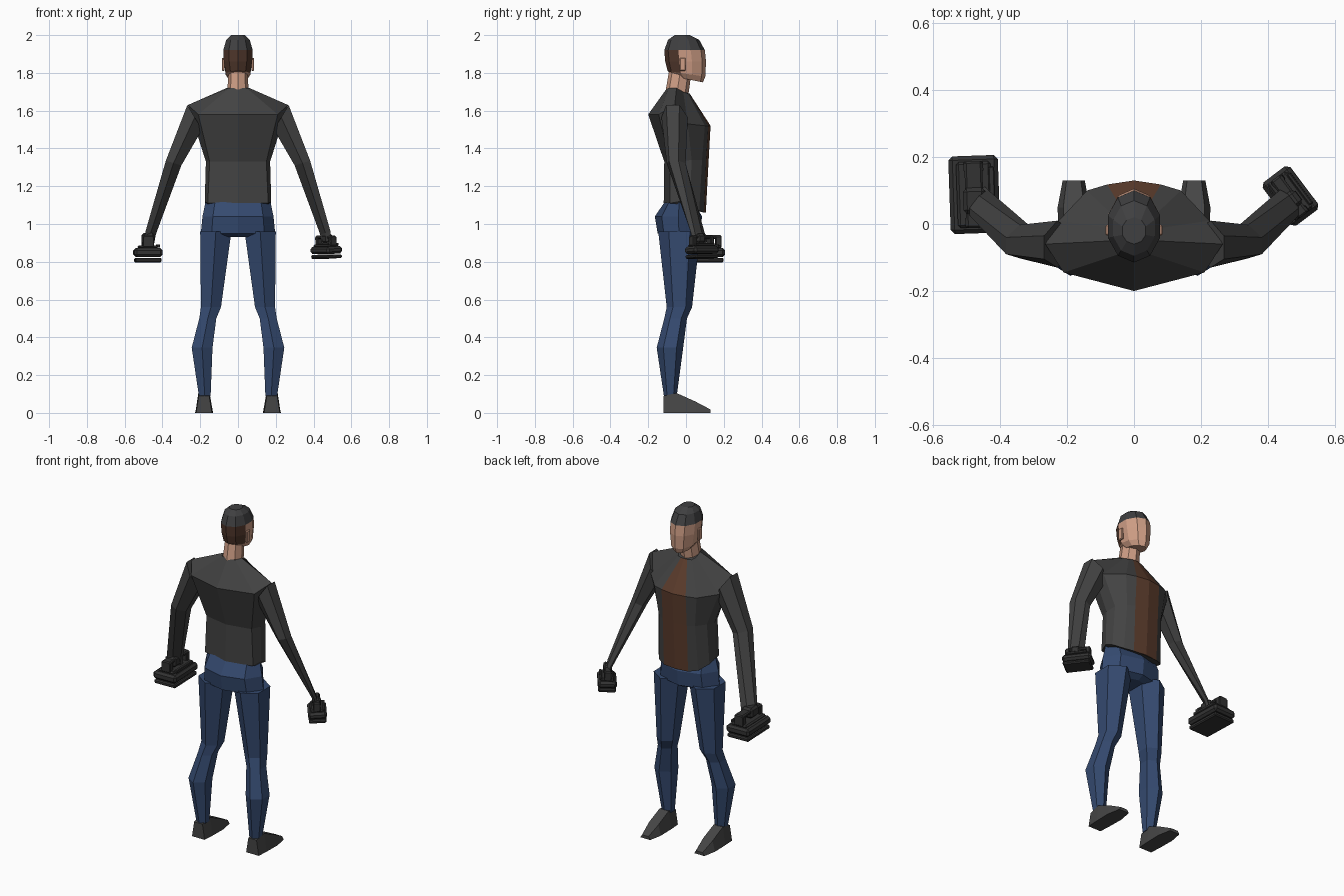
import bpy
import bmesh
from math import pi, sin, cos, radians
from mathutils import Vector, Matrix

cube = bpy.data.objects.get("Cube")
if cube:
    bpy.data.objects.remove(cube)


def material(name, r, g, b):
    mat = bpy.data.materials.new(name)
    mat.use_nodes = True
    mat.diffuse_color = (r, g, b, 1)
    mat.node_tree.nodes["Principled BSDF"].inputs["Base Color"].default_value = (r, g, b, 1)
    return mat


JACKET = material("charcoal jacket", .055, .055, .055)
STRIPE = material("brown stripe", .105, .045, .025)
DENIM = material("blue trousers", .035, .068, .16)
SKIN = material("skin", .62, .34, .235)
HAIR = material("brown hair", .085, .04, .026)
CAP = material("dark cap", .05, .05, .052)
SHOE = material("grey shoe", .06, .06, .06)
TOOL = material("black metal", .032, .032, .032)


def finish(name, bm, mats, rule=None):
    """Turn a bmesh into an object, choosing materials per face by a rule."""
    bmesh.ops.recalc_face_normals(bm, faces=bm.faces)
    if rule:
        for face in bm.faces:
            face.material_index = rule(face.calc_center_median())
    mesh = bpy.data.meshes.new(name)
    bm.to_mesh(mesh)
    bm.free()
    for mat in mats:
        mesh.materials.append(mat)
    obj = bpy.data.objects.new(name, mesh)
    bpy.context.collection.objects.link(obj)
    return obj


def loft(name, rings, mats, rule=None):
    """Skin a list of equal-sized rings and close both ends."""
    bm = bmesh.new()
    loops = [[bm.verts.new(p) for p in ring] for ring in rings]
    n = len(loops[0])
    for a, b in zip(loops, loops[1:]):
        for i in range(n):
            j = (i + 1) % n
            bm.faces.new((a[i], a[j], b[j], b[i]))
    bm.faces.new(loops[0])
    bm.faces.new(loops[-1])
    return finish(name, bm, mats, rule)


def section(outer, inner, depth, n=6, tilt=0):
    """Ring spanning outer to inner sideways and +-depth along y."""
    outer, inner = Vector(outer), Vector(inner)
    mid, half = (outer + inner) / 2, (outer - inner) / 2
    angles = [pi / 2 + 2 * pi * i / n for i in range(n)]
    widest = max(cos(a) for a in angles)
    return [mid + half * cos(a) / widest + Vector((0, depth, tilt)) * sin(a) for a in angles]


def oval(z, half_width, front, back, n=8, tilt=0):
    y = (front + back) / 2
    return section((half_width, y, z), (-half_width, y, z), (front - back) / 2, n, tilt)


def flip(ring, side):
    return [(side * p[0], p[1], p[2]) for p in ring]


def symmetric(half):
    """Complete a half ring that runs from front centre to back centre."""
    return half + [(-x, y, z) for x, y, z in reversed(half[1:-1])]


def box(name, size, place, mat, bevel=0.0):
    bm = bmesh.new()
    bmesh.ops.create_cube(bm, size=1)
    bmesh.ops.scale(bm, vec=size, verts=bm.verts)
    obj = finish(name, bm, [mat])
    obj.matrix_world = place
    if bevel:
        mod = obj.modifiers.new("chamfer", "BEVEL")
        mod.width, mod.segments = bevel, 1
    return obj


# Jacket body, with a stripe down the chest
neckline = [(0, .02, 1.69), (.02, .018, 1.69), (.045, .01, 1.69), (.058, -.015, 1.7),
            (.06, -.05, 1.72), (.045, -.09, 1.72), (0, -.1, 1.72)]
chest = [(0, .13, 1.52), (.08, .118, 1.52), (.14, .1, 1.52), (.225, .01, 1.53),
         (.265, -.06, 1.63), (.21, -.145, 1.58), (0, -.2, 1.58)]
waist = [(0, .12, 1.34), (.08, .107, 1.34), (.12, .085, 1.34), (.16, .03, 1.34),
         (.17, -.03, 1.33), (.15, -.085, 1.33), (0, -.115, 1.33)]
hem = [(0, .105, 1.06), (.08, .095, 1.06), (.13, .07, 1.07), (.17, .02, 1.1),
       (.176, -.03, 1.12), (.16, -.085, 1.11), (0, -.118, 1.11)]
loft("jacket_body", [symmetric(r) for r in (neckline, chest, waist, hem)], [JACKET, STRIPE],
     lambda c: int(abs(c.x) < .05 and c.y > .03))

# Hips of the trousers
loft("trouser_hips", [oval(1.15, .165, .02, -.09), oval(1.04, .188, .085, -.165),
                      oval(.95, .197, .075, -.15), oval(.93, .1, .04, -.11)], [DENIM])

# Head: cap on top, hair behind, face in front
def head_rule(c):
    if c.z > 1.925:
        return 2
    return 1 if c.y < -.03 and c.z > 1.81 else 0


loft("head", [oval(2.0, .035, .02, -.06, 10), oval(1.975, .062, .07, -.095, 10),
              oval(1.92, .078, .1, -.115, 10), oval(1.86, .075, .106, -.11, 10),
              oval(1.795, .065, .102, -.097, 10, -.015),
              oval(1.765, .045, .09, -.06, 10, -.015)], [SKIN, HAIR, CAP], head_rule)
loft("neck", [oval(1.81, .05, .03, -.09), oval(1.68, .058, .012, -.112)], [SKIN])

# Limbs, shoes and ears, once per side
for side, label in ((1, "left"), (-1, "right")):
    arm = [section((.268, -.07, 1.63), (.19, -.05, 1.5), .07),
           section((.382, -.065, 1.335), (.3, -.04, 1.31), .05),
           section((.49, .035, .96), (.435, .09, .945), .022),
           section((.495, .05, .9), (.445, .1, .89), .022)]
    loft(label + "_sleeve", [flip(r, side) for r in arm], [JACKET])

    # outer x, inner x, middle y, height, half depth
    leg = [(.2, .035, -.035, .96, .112), (.196, .09, -.035, .56, .067),
           (.205, .115, -.055, .5, .06), (.245, .135, -.085, .345, .07),
           (.207, .145, -.083, .09, .034)]
    loft(label + "_trouser_leg",
         [flip(section((a, y, z), (b, y, z), d), side) for a, b, y, z, d in leg], [DENIM])

    shoe = []
    for y, half, top in ((-.12, .042, .09), (-.05, .046, .105), (.05, .048, .06), (.13, .033, .018)):
        x, slim = .18, half * .65
        shoe.append(flip([(x - half, y, 0), (x + half, y, 0),
                          (x + slim, y, top), (x - slim, y, top)], side))
    loft(label + "_shoe", shoe, [SHOE])

    box(label + "_ear", (.014, .032, .07),
        Matrix.Translation((side * .078, -.018, 1.845)), SKIN, .004)


# Hand-held block tools with a raised grip
def hand_tool(label, centre, turn, roll, width, length, height):
    base = (Matrix.Translation(centre) @ Matrix.Rotation(radians(turn), 4, "Z")
            @ Matrix.Rotation(radians(roll), 4, "Y"))

    def part(name, w, l, h, x, y, z, bevel):
        # sizes and offsets are fractions of the whole tool
        place = base @ Matrix.Translation((x * width, y * length, z * height))
        box(label + "_" + name, (w * width, l * length, h * height), place, TOOL, bevel)

    part("tool_sole", .94, .94, .16, 0, 0, .08, .006)
    part("tool_body", 1, 1, .32, 0, 0, .36, .012)
    part("tool_deck", .7, .85, .12, 0, 0, .56, .008)
    for y in (-.36, .36):
        part("tool_post", .4, .14, .4, 0, y, .75, .004)
    part("tool_grip", .36, .86, .14, 0, 0, .92, .006)
    part("tool_side_rail", .12, .7, .12, .36, 0, .6, .003)
    part("hand", .46, .34, .42, 0, -.08, .86, .012)


hand_tool("right", (-.477, .088, .797), 2, 0, .148, .232, .145)
hand_tool("left", (.469, .085, .818), 37, -3, .103, .162, .122)
